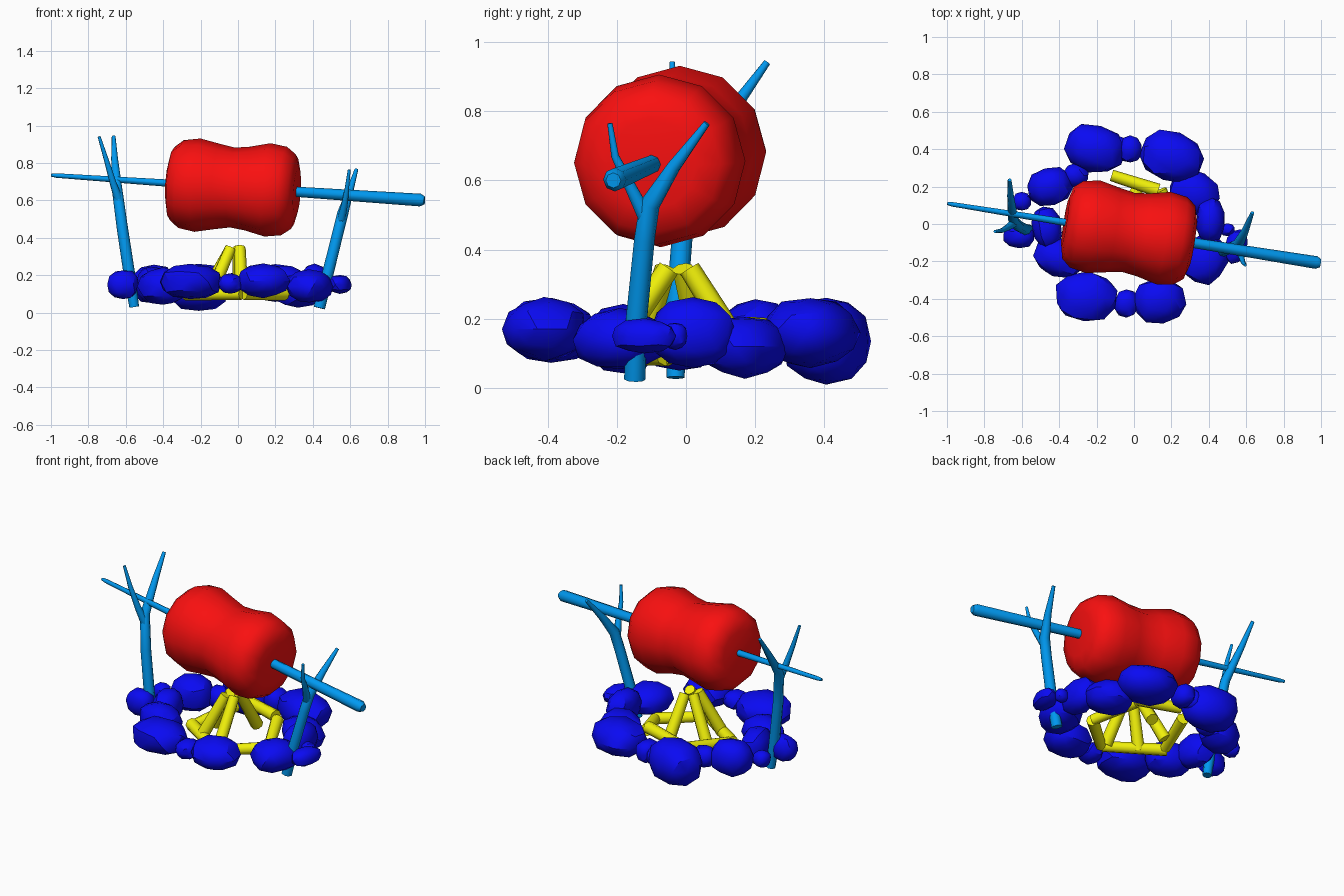
import bpy, bmesh, math, random
from mathutils import Vector

random.seed(4)


def material(name, rgb):
    m = bpy.data.materials.new(name)
    m.diffuse_color = (*rgb, 1)
    return m


WOOD = material("stick_blue", (0.0, 0.32, 0.88))
MEAT = material("meat_red", (0.95, 0.005, 0.005))
STONE = material("stone_blue", (0.003, 0.003, 0.90))
LOG = material("log_yellow", (0.90, 0.90, 0.003))


def finish(ob, mat, angle):
    ob.data.materials.clear()
    ob.data.materials.append(mat)
    bpy.ops.object.select_all(action='DESELECT')
    ob.select_set(True)
    bpy.context.view_layer.objects.active = ob
    if ob.type == 'CURVE':
        bpy.ops.object.convert(target='MESH')
    bpy.ops.object.shade_smooth_by_angle(angle=math.radians(angle))


def tube(name, paths, mat, resolution=2):
    """Each path is a list of (x, y, z, radius)."""
    cu = bpy.data.curves.new(name, 'CURVE')
    cu.dimensions = '3D'
    cu.bevel_depth = 1.0
    cu.bevel_resolution = resolution
    cu.use_fill_caps = True
    for path in paths:
        sp = cu.splines.new('POLY')
        sp.points.add(len(path) - 1)
        for p, (x, y, z, r) in zip(sp.points, path):
            p.co = (x, y, z, 1)
            p.radius = r
    ob = bpy.data.objects.new(name, cu)
    bpy.context.collection.objects.link(ob)
    finish(ob, mat, 50)


def stone(name, loc, size, turn):
    """Boxy, slightly uneven low-poly boulder; size is the full extent."""
    bm = bmesh.new()
    bmesh.ops.create_icosphere(bm, subdivisions=2, radius=1)
    for v in bm.verts:
        v.co = Vector([math.copysign(abs(c) ** 0.88, c) for c in v.co])
        v.co *= random.uniform(0.94, 1.04)
        v.co = Vector([c * s / 2 for c, s in zip(v.co, size)])
    me = bpy.data.meshes.new(name)
    bm.to_mesh(me)
    bm.free()
    ob = bpy.data.objects.new(name, me)
    ob.location = loc
    ob.rotation_euler.z = math.radians(turn)
    bpy.context.collection.objects.link(ob)
    finish(ob, STONE, 30)


# spit, thick at the right end
tube("spit", [[(-0.998, 0.11, 0.735, 0.008), (-0.97, 0.105, 0.733, 0.012),
               (0, -0.05, 0.667, 0.024), (0.975, -0.206, 0.602, 0.034),
               (0.997, -0.21, 0.60, 0.022)]], WOOD)

# meat: waisted profile turned around the spit
profile = [(-0.372, 0.0), (-0.374, 0.13), (-0.358, 0.195), (-0.31, 0.235), (-0.22, 0.25),
           (-0.11, 0.228), (-0.03, 0.214), (0.05, 0.224), (0.16, 0.25), (0.25, 0.237),
           (0.30, 0.20), (0.32, 0.13), (0.318, 0.0)]
SIDES = 12
bm = bmesh.new()
rings = [[bm.verts.new((r * math.cos(2 * math.pi * i / SIDES),
                        r * math.sin(2 * math.pi * i / SIDES), t)) for i in range(SIDES)]
         for t, r in profile]
for a, b in zip(rings, rings[1:]):
    for i in range(SIDES):
        j = (i + 1) % SIDES
        bm.faces.new((a[i], a[j], b[j], b[i]))
bmesh.ops.remove_doubles(bm, verts=bm.verts, dist=1e-5)
bmesh.ops.recalc_face_normals(bm, faces=bm.faces)
me = bpy.data.meshes.new("meat")
bm.to_mesh(me)
bm.free()
meat = bpy.data.objects.new("meat", me)
meat.location = (0, -0.05, 0.667)
meat.rotation_euler = Vector((1, -0.16, -0.0675)).to_track_quat('Z', 'Y').to_euler()
bpy.context.collection.objects.link(meat)
finish(meat, MEAT, 60)

# forked posts: trunk running into the thick fork, plus a thin side fork
tube("left_post", [
    [(-0.555, -0.03, 0.03, 0.026), (-0.58, -0.03, 0.2, 0.031), (-0.618, -0.01, 0.45, 0.030),
     (-0.645, 0.02, 0.65, 0.028), (-0.66, 0.15, 0.825, 0.018), (-0.665, 0.235, 0.942, 0.010)],
    [(-0.637, 0.01, 0.60, 0.024), (-0.67, -0.015, 0.70, 0.018), (-0.705, -0.035, 0.82, 0.013),
     (-0.743, -0.04, 0.942, 0.008)]], WOOD)
tube("right_post", [
    [(0.435, -0.148, 0.025, 0.031), (0.478, -0.143, 0.2, 0.031), (0.535, -0.12, 0.43, 0.030),
     (0.56, -0.105, 0.53, 0.030), (0.595, -0.035, 0.64, 0.020), (0.633, 0.06, 0.765, 0.010)],
    [(0.55, -0.115, 0.49, 0.024), (0.57, -0.16, 0.58, 0.018), (0.583, -0.205, 0.67, 0.012),
     (0.595, -0.22, 0.765, 0.008)]], WOOD)

# ring of stones: x, y, z, size x, size y, size z, turn
STONES = [
    (-0.21, 0.405, 0.135, 0.33, 0.26, 0.26, -15), (-0.02, 0.40, 0.15, 0.13, 0.15, 0.13, 0),
    (-0.08, 0.41, 0.14, 0.10, 0.12, 0.12, 0),
    (0.20, 0.36, 0.16, 0.34, 0.27, 0.20, -20), (0.32, 0.17, 0.12, 0.28, 0.23, 0.18, -30),
    (0.41, 0.02, 0.16, 0.16, 0.25, 0.20, 0), (0.50, -0.03, 0.15, 0.08, 0.07, 0.08, 0),
    (0.545, -0.12, 0.15, 0.12, 0.19, 0.10, -15), (0.38, -0.19, 0.14, 0.24, 0.27, 0.18, -25),
    (0.135, -0.41, 0.17, 0.28, 0.24, 0.18, 10), (-0.04, -0.425, 0.155, 0.13, 0.15, 0.11, 0),
    (-0.255, -0.39, 0.165, 0.34, 0.27, 0.19, -5), (-0.40, -0.18, 0.14, 0.27, 0.21, 0.20, -20),
    (-0.465, -0.02, 0.15, 0.16, 0.24, 0.20, 10), (-0.615, -0.065, 0.15, 0.17, 0.13, 0.16, 0),
    (-0.60, 0.12, 0.15, 0.10, 0.10, 0.10, 0), (-0.45, 0.20, 0.15, 0.25, 0.21, 0.21, 15),
    (-0.31, 0.26, 0.14, 0.14, 0.13, 0.13, 0),
]
for n, (x, y, z, sx, sy, sz, turn) in enumerate(STONES, 1):
    stone(f"stone_{n:02d}", (x, y, z), (sx, sy, sz), turn)

# firewood: leaning logs, then the frame around their feet
LOGS = [
    ((-0.04, -0.06, 0.345), (-0.15, -0.14, 0.09)), ((0.01, -0.05, 0.345), (0.02, -0.22, 0.10)),
    ((0.0, 0.01, 0.345), (0.01, 0.17, 0.09)), ((-0.04, -0.01, 0.345), (-0.18, 0.05, 0.09)),
    ((-0.12, 0.26, 0.17), (0.13, 0.18, 0.17)), ((0.02, -0.25, 0.10), (-0.28, -0.05, 0.10)),
    ((0.03, -0.25, 0.10), (0.25, -0.06, 0.10)), ((0.25, -0.06, 0.10), (0.14, 0.18, 0.15)),
    ((-0.26, -0.04, 0.10), (-0.17, 0.22, 0.14)),
]
for n, (a, b) in enumerate(LOGS, 1):
    tube(f"log_{n}", [[(*a, 0.031), (*b, 0.036)]], LOG)
